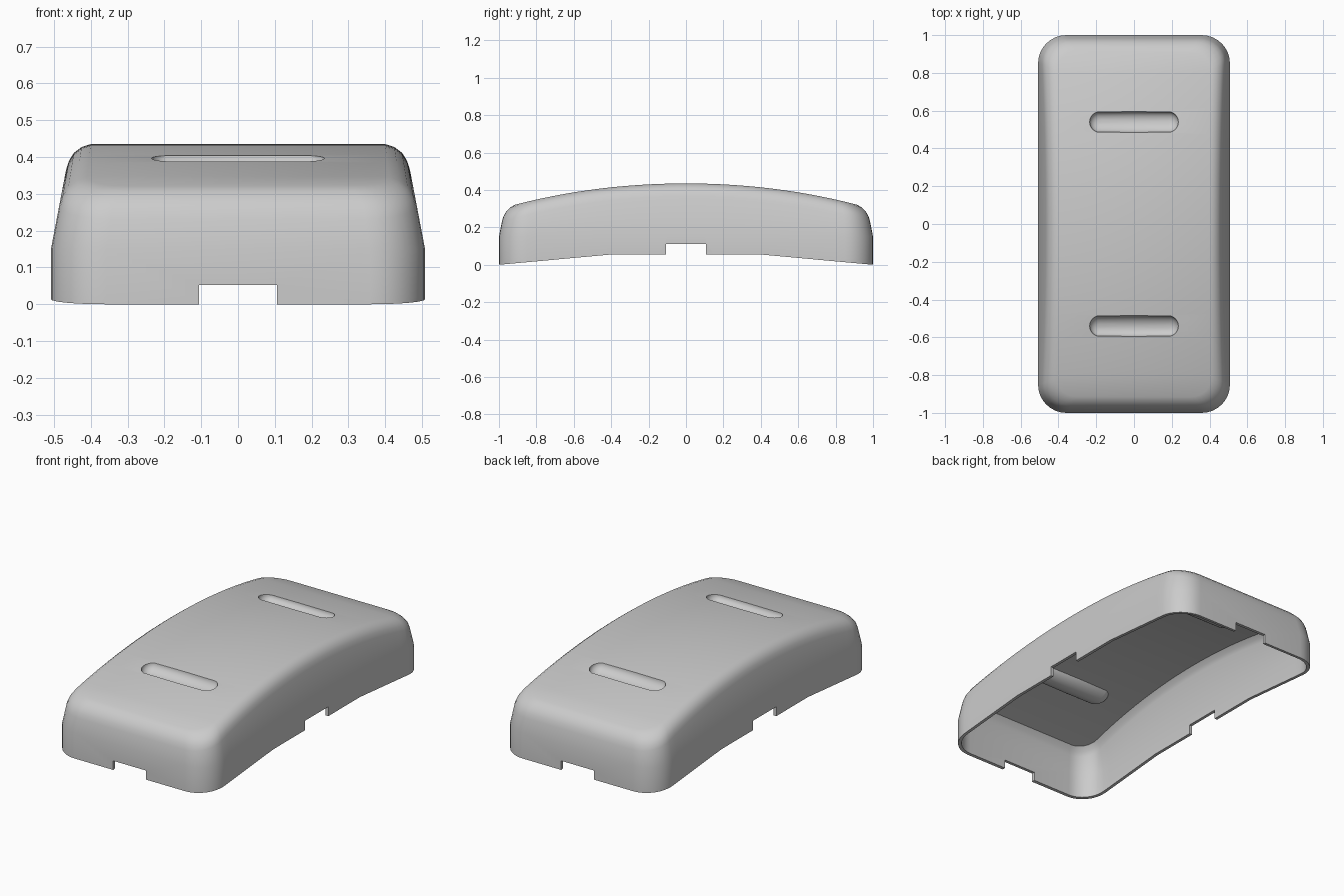
import bpy, bmesh, math

if "Cube" in bpy.data.objects:
    bpy.data.objects.remove(bpy.data.objects["Cube"])


def top_z(y):
    return 0.435 - 0.13 * y * y - 0.008 * y ** 4


def rim_z(y):
    return 0.055 * min(1.0, max(0.0, (1 - abs(y)) / 0.6))


def ring(hx, hy, r, zfun, draft=0.0):
    """Rounded rectangle; right half front to back, then the mirrored left half.
    draft widens the ring where the arch is lower, so the side walls stay planar."""
    half = []
    for i in range(9):
        a = math.radians(-90 + 90 * i / 8)
        half.append((hx - r + r * math.cos(a), -(hy - r) + r * math.sin(a)))
    half += [(hx, (hy - r) * k / 17) for k in range(-16, 17)]
    half += [(x, -y) for x, y in reversed(half[:9])]
    half = [(x * (1 + draft * (0.435 - top_z(y)) / hx), y) for x, y in half]
    pts = half + [(-x, y) for x, y in reversed(half)]
    return [(x, y, zfun(y)) for x, y in pts]


def loft(name, rings):
    bm = bmesh.new()
    loops = [[bm.verts.new(p) for p in r] for r in rings]
    n = len(loops[0])
    for a, b in zip(loops, loops[1:]):
        for i in range(n):
            j = (i + 1) % n
            bm.faces.new((a[i], a[j], b[j], b[i]))
    for lp in (loops[0], loops[-1]):
        for i in range(n // 2 - 1):
            bm.faces.new((lp[i], lp[i + 1], lp[n - 2 - i], lp[n - 1 - i]))
    bmesh.ops.recalc_face_normals(bm, faces=bm.faces)
    return finish(name, bm)


def finish(name, bm):
    me = bpy.data.meshes.new(name)
    bm.to_mesh(me)
    bm.free()
    ob = bpy.data.objects.new(name, me)
    bpy.context.collection.objects.link(ob)
    return ob


def capsule(name, y, r, depth, half_len):
    """Rounded bar lying along x on the arched top."""
    bm = bmesh.new()
    bmesh.ops.create_uvsphere(bm, u_segments=24, v_segments=16, radius=1)
    for v in bm.verts:
        s = 0 if abs(v.co.x) < 1e-4 else math.copysign(1, v.co.x)
        v.co = (v.co.x * r + s * (half_len - r), y + v.co.y * r,
                top_z(y) + v.co.z * depth - 0.26 * v.co.y * r * y)
    return finish(name, bm)


def box(name, sx, sy, top):
    bm = bmesh.new()
    bmesh.ops.create_cube(bm, size=1)
    for v in bm.verts:
        v.co = (v.co.x * sx, v.co.y * sy, top + (v.co.z - 0.5) * 0.5)
    return finish(name, bm)


def cut(target, tool):
    m = target.modifiers.new("cut", 'BOOLEAN')
    m.operation = 'DIFFERENCE'
    m.solver = 'EXACT'
    m.object = tool
    bpy.context.view_layer.objects.active = target
    bpy.ops.object.modifier_apply(modifier=m.name)
    bpy.data.objects.remove(tool)


def below_top(drop):
    return lambda y: top_z(y) - drop


# Outer arched shell
shell = loft("cover_shell", [
    ring(0.508, 1.0, 0.15, rim_z),
    ring(0.508, 1.0, 0.15, lambda y: 0.15),
    ring(0.467, 0.984, 0.14, below_top(0.07), 0.19),
    ring(0.459, 0.976, 0.135, below_top(0.045), 0.18),
    ring(0.446, 0.962, 0.13, below_top(0.024), 0.16),
    ring(0.425, 0.941, 0.12, below_top(0.008), 0.14),
    ring(0.40, 0.916, 0.11, below_top(0.0), 0.12),
])

# Hollow inside, with a narrow chamfer around the ceiling
hollow = loft("hollow_cutter", [
    ring(0.49, 0.982, 0.135, lambda y: -0.1),
    ring(0.49, 0.982, 0.135, lambda y: 0.15),
    ring(0.448, 0.964, 0.12, below_top(0.065), 0.18),
    ring(0.438, 0.955, 0.115, below_top(0.042), 0.17),
    ring(0.420, 0.937, 0.10, below_top(0.022), 0.15),
])

# Finger grooves, bulging into the hollow
for y in (-0.54, 0.54):
    cut(hollow, capsule("bulge_cutter", y, 0.073, 0.06, 0.253))
    cut(shell, capsule("groove_cutter", y, 0.055, 0.042, 0.235))
cut(shell, hollow)

# Rim notches on the sides and ends
cut(shell, box("side_notch_cutter", 1.4, 0.215, 0.11))
cut(shell, box("end_notch_cutter", 0.212, 2.4, 0.053))

# Smooth shading with sharp rims
bpy.ops.object.select_all(action='DESELECT')
shell.select_set(True)
bpy.context.view_layer.objects.active = shell
bpy.ops.object.shade_smooth_by_angle(angle=math.radians(30))
